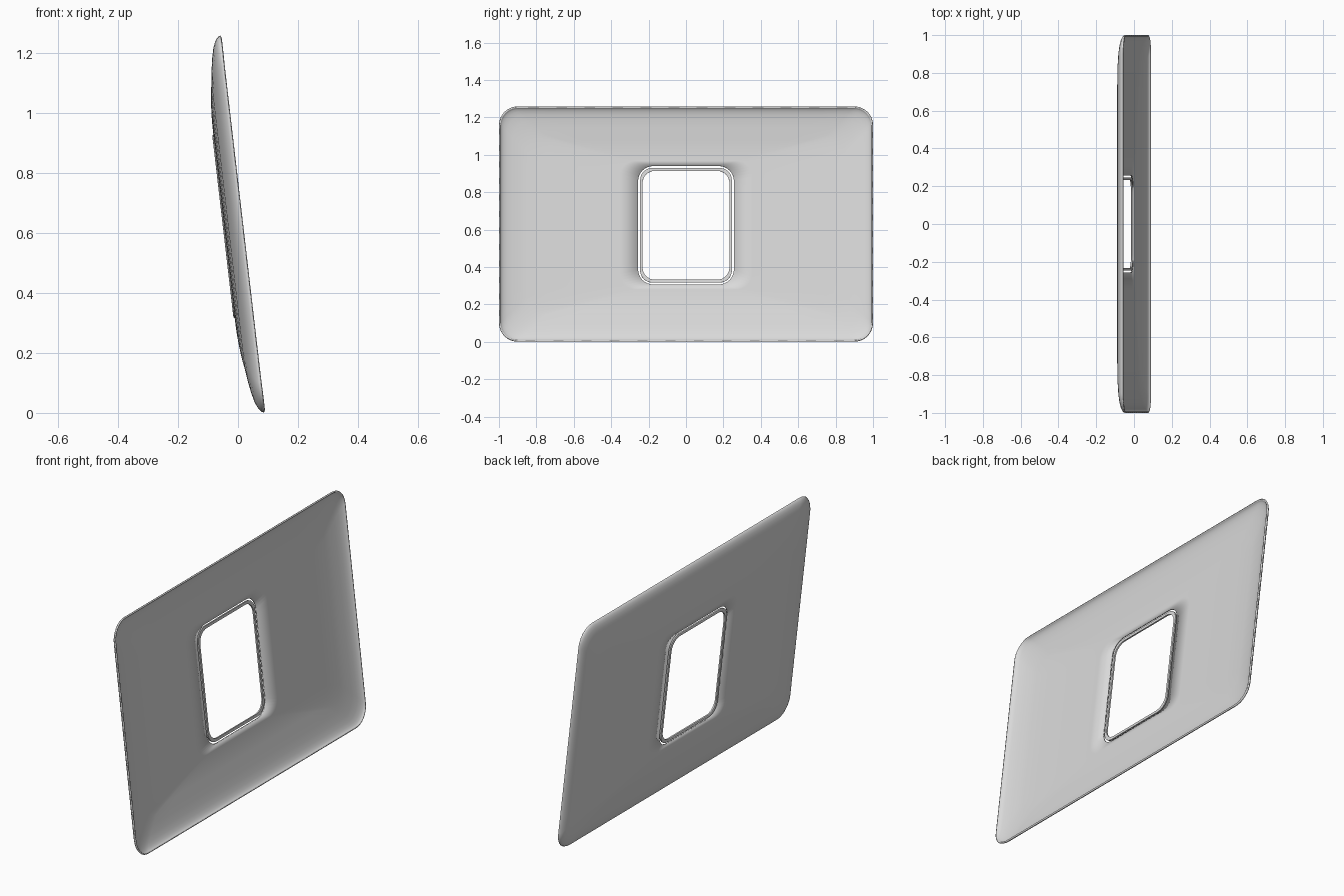
import bpy, bmesh, math
from mathutils import Vector

cube = bpy.data.objects.get("Cube")
if cube:
    bpy.data.objects.remove(cube, do_unlink=True)

# Panel frame: across is y, up follows the tilt, depth goes towards -x
TILT = math.atan2(0.146, 1.256)
UP = Vector((-math.sin(TILT), 0, math.cos(TILT)))
DEPTH = Vector((-math.cos(TILT), 0, -math.sin(TILT)))
HALF_W, HALF_H = 1.0, 0.633
CENTRE = Vector((0.087, 0, 0.001)) + UP * HALF_H

grey = bpy.data.materials.new("light_grey")
grey.use_nodes = True
grey.diffuse_color = (0.7, 0.7, 0.7, 1)
grey.node_tree.nodes["Principled BSDF"].inputs["Base Color"].default_value = (0.7, 0.7, 0.7, 1)


def rounded_rect(half_w, half_h, radius, depth, side=12, arc=8):
    """Loop of points: four rounded corners with subdivided straight sides."""
    corners = []
    for i, (sx, sy) in enumerate([(1, 1), (-1, 1), (-1, -1), (1, -1)]):
        cx, cy = sx * (half_w - radius), sy * (half_h - radius)
        for k in range(arc + 1):
            a = math.pi / 2 * (i + k / arc)
            corners.append((cx + radius * math.cos(a), cy + radius * math.sin(a)))
    pts = []
    for j, p in enumerate(corners):
        pts.append(p)
        if j % (arc + 1) == arc:
            q = corners[(j + 1) % len(corners)]
            pts += [(p[0] + (q[0] - p[0]) * s / side, p[1] + (q[1] - p[1]) * s / side)
                    for s in range(1, side)]
    return [CENTRE + Vector((0, y, 0)) + UP * v + DEPTH * depth for y, v in pts]


def loft(name, loops, closed=False):
    bm = bmesh.new()
    rings = [[bm.verts.new(p) for p in loop] for loop in loops]
    pairs = list(zip(rings, rings[1:]))
    if closed:
        pairs.append((rings[-1], rings[0]))
    for a, b in pairs:
        for i in range(len(a)):
            j = (i + 1) % len(a)
            bm.faces.new((a[i], a[j], b[j], b[i]))
    bmesh.ops.recalc_face_normals(bm, faces=bm.faces)
    # An open shell should face outwards, towards the depth direction
    if not closed and sum(f.normal.dot(DEPTH) * f.calc_area() for f in bm.faces) < 0:
        bmesh.ops.reverse_faces(bm, faces=bm.faces)
    mesh = bpy.data.meshes.new(name)
    bm.to_mesh(mesh)
    bm.free()
    mesh.materials.append(grey)
    obj = bpy.data.objects.new(name, mesh)
    bpy.context.collection.objects.link(obj)
    return obj


def smooth(obj):
    bpy.ops.object.select_all(action='DESELECT')
    obj.select_set(True)
    bpy.context.view_layer.objects.active = obj
    bpy.ops.object.shade_smooth_by_angle(angle=math.radians(40))


# Dished shell: rolled outer edge, then a gentle slope to the opening
HOLE_W, HOLE_H = 0.256, 0.319
edge = [(0, 0), (0.003, 0.007), (0.01, 0.014), (0.022, 0.021), (0.04, 0.028),
        (0.07, 0.035), (0.11, 0.042), (0.15, 0.047)]
loops = [rounded_rect(HALF_W - d, HALF_H - d, 0.1, w) for d, w in edge]
inset, start = edge[-1]
for k in range(1, 7):
    t = k / 6
    w = HALF_W - inset + (HOLE_W - HALF_W + inset) * t
    h = HALF_H - inset + (HOLE_H - HALF_H + inset) * t
    loops.append(rounded_rect(w, h, 0.1 - 0.02 * t, start + 0.014 * (1 - (1 - t) ** 2)))
shell = loft("panel_shell", loops)
solid = shell.modifiers.new("thickness", 'SOLIDIFY')
solid.thickness = 0.008
solid.offset = -1
smooth(shell)

# Thin frame inside the opening, separated by a narrow gap
profile = [(0.245, 0.308, 0.054), (0.245, 0.308, 0.062), (0.241, 0.304, 0.065),
           (0.236, 0.297, 0.065), (0.232, 0.293, 0.062), (0.232, 0.293, 0.054)]
frame = loft("opening_frame", [rounded_rect(w, h, 0.065, d) for w, h, d in profile], closed=True)
smooth(frame)
